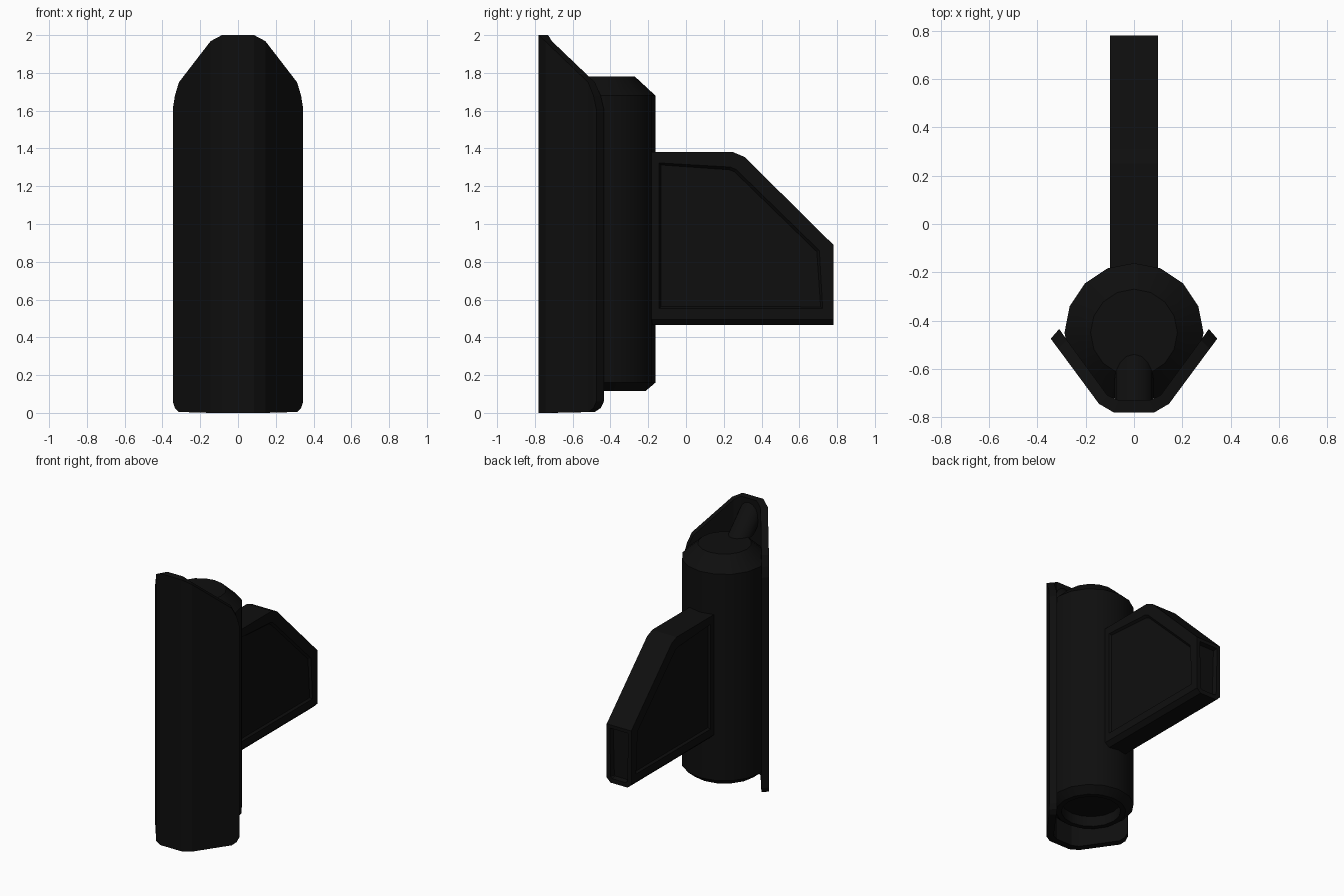
import bpy, bmesh, math

if "Cube" in bpy.data.objects:
    bpy.data.objects.remove(bpy.data.objects["Cube"])

black = bpy.data.materials.new("matte black")
black.diffuse_color = (0.0045, 0.0045, 0.0045, 1)
black.use_nodes = True
black.node_tree.nodes["Principled BSDF"].inputs["Base Color"].default_value = black.diffuse_color


def finish(bm, name, smooth=False):
    bmesh.ops.recalc_face_normals(bm, faces=bm.faces[:])
    me = bpy.data.meshes.new(name)
    bm.to_mesh(me)
    bm.free()
    me.materials.append(black)
    ob = bpy.data.objects.new(name, me)
    bpy.context.collection.objects.link(ob)
    if smooth:
        bpy.ops.object.select_all(action='DESELECT')
        ob.select_set(True)
        bpy.context.view_layer.objects.active = ob
        bpy.ops.object.shade_smooth_by_angle(angle=math.radians(30))
    return ob


def loft(bm, rings, caps=True):
    """Skin a list of closed rings with quads."""
    vr = [[bm.verts.new(p) for p in r] for r in rings]
    n = len(vr[0])
    for a, b in zip(vr, vr[1:]):
        for i in range(n):
            j = (i + 1) % n
            bm.faces.new((a[i], a[j], b[j], b[i]))
    if caps:
        bm.faces.new(vr[0])
        bm.faces.new(vr[-1])


# Folded front guard: (outer x, outer y, inner x, inner y, top z, bottom z)
half = [(.085, -.78, .065, -.73, 2.0, 0),
        (.145, -.745, .11, -.71, 1.968, 0),
        (.313, -.518, .277, -.482, 1.75, .005),
        (.334, -.490, .298, -.452, 1.68, .025),
        (.345, -.475, .31, -.435, 1.61, .06)]
cols = [(-a, b, -c, d, t, u) for a, b, c, d, t, u in reversed(half)] + half
bm = bmesh.new()
loft(bm, [[(a, b, u), (a, b, t), (c, d, t), (c, d, u)] for a, b, c, d, t, u in cols])
finish(bm, "front_guard")

# Sixteen-sided body with chamfered ends and a shallow recess underneath
bm = bmesh.new()
rings = []
for r, z in [(.2, .19), (.2, .115), (.235, .115), (.288, .16), (.288, 1.68), (.18, 1.78)]:
    rings.append([(r * math.cos(k * math.pi / 8), -.45 + r * math.sin(k * math.pi / 8), z)
                  for k in range(16)])
loft(bm, rings)
finish(bm, "body", True)

# Slanted peg joining body top and guard
bm = bmesh.new()
low, high = [], []
for k in range(16):
    c, s = math.cos(k * math.pi / 8), math.sin(k * math.pi / 8)
    low.append((.08 * c, -.64 + .11 * s, 1.77))
    high.append((.08 * c, -.75, 1.88 + .11 * s))
loft(bm, [low, high])
finish(bm, "slanted_peg", True)

# Rear fin: extruded profile, chamfered bottom edges, recessed side and end panels
prof = [(-.2, .465), (.78, .465), (.78, .89), (.31, 1.355), (.25, 1.38), (-.2, 1.38)]
bm = bmesh.new()
loft(bm, [[(x, y, z) for y, z in prof] for x in (-.1, .1)])
bm.normal_update()
bmesh.ops.recalc_face_normals(bm, faces=bm.faces[:])
edges = [e for e in bm.edges if all(v.co.z < .47 for v in e.verts)
         and abs(e.verts[0].co.y - e.verts[1].co.y) > .5]
bmesh.ops.bevel(bm, geom=edges, offset=.03, segments=1, affect='EDGES')
bm.normal_update()
sides = [f for f in bm.faces if abs(f.normal.x) > .99]
end = [f for f in bm.faces if f.normal.y > .99]
bmesh.ops.inset_individual(bm, faces=sides, thickness=.08, depth=0)
bmesh.ops.inset_individual(bm, faces=sides, thickness=.015, depth=-.015)
bmesh.ops.inset_individual(bm, faces=end, thickness=.035, depth=0)
bmesh.ops.inset_individual(bm, faces=end, thickness=.01, depth=-.03)
finish(bm, "rear_fin")
